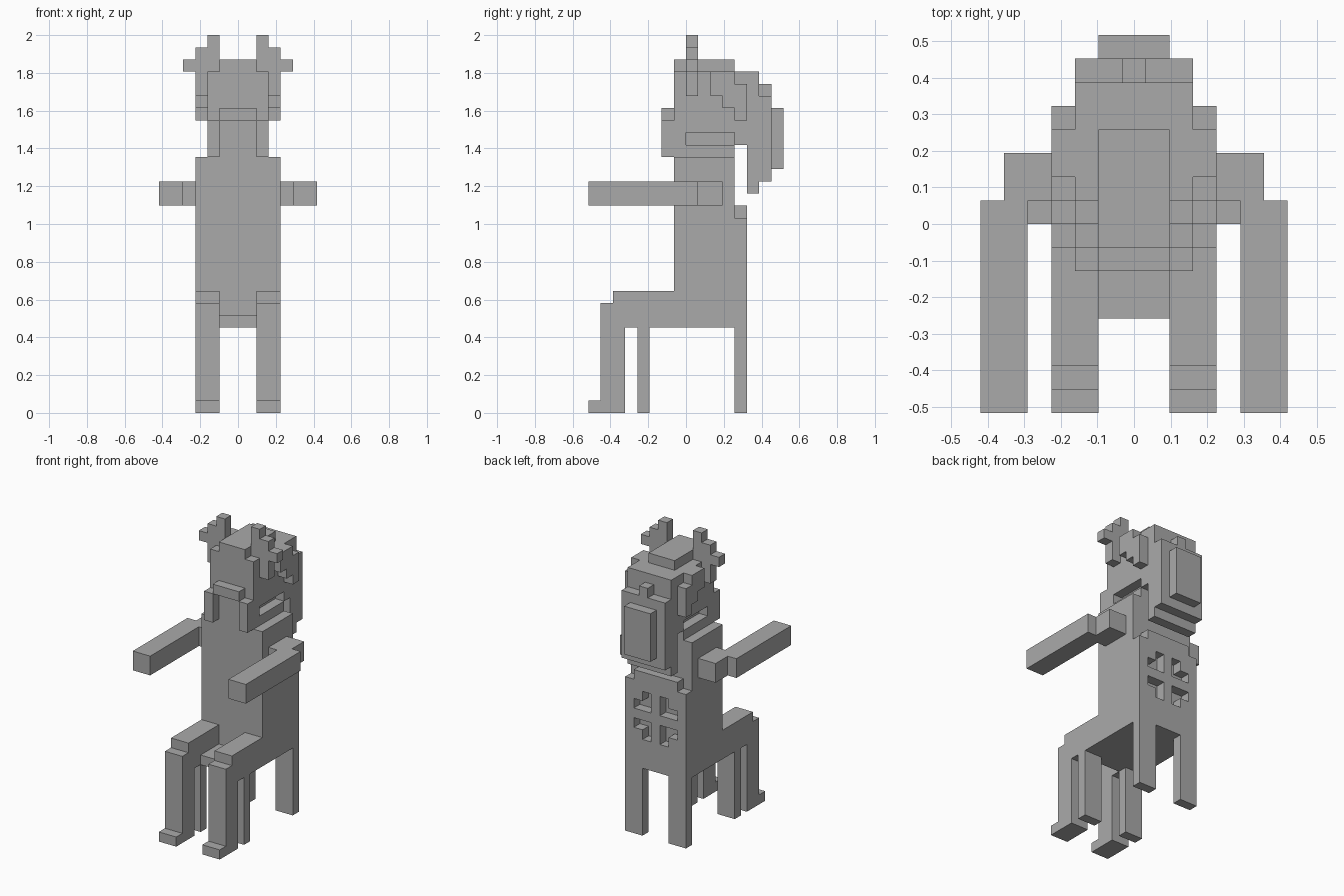
import bpy, bmesh
from mathutils import Vector

cube = bpy.data.objects.get("Cube")
if cube:
    bpy.data.objects.remove(cube, do_unlink=True)

UNIT = 2 / 31  # edge of one block

grey = bpy.data.materials.new("plain grey")
grey.use_nodes = True
colour = (0.4, 0.4, 0.4, 1)
grey.diffuse_color = colour
grey.node_tree.nodes["Principled BSDF"].inputs["Base Color"].default_value = colour


def cells(box):
    """Cells in a box given as first and last x column, then y and z edges."""
    x0, x1, y0, y1, z0, z1 = box
    return {(x, y, z) for x in range(x0, x1 + 1)
            for y in range(y0, y1) for z in range(z0, z1)}


def blocks(name, boxes, cuts=(), mirror=False):
    """Merge boxes of unit blocks into one outer skin."""
    solid = set().union(*map(cells, boxes)).difference(*map(cells, cuts))
    if mirror:
        solid |= {(-x, y, z) for x, y, z in solid}
    bm = bmesh.new()
    for c in sorted(solid):
        centre = Vector(c) + Vector((0, 0.5, 0.5))
        for axis in range(3):
            for sign in (-1, 1):
                n = Vector((0, 0, 0))
                n[axis] = sign
                if tuple(int(a + b) for a, b in zip(c, n)) in solid:
                    continue
                u = Vector((n.y, n.z, n.x))
                v = n.cross(u)
                bm.faces.new([bm.verts.new((centre + (n + u * a + v * b) / 2) * UNIT)
                              for a, b in ((-1, -1), (1, -1), (1, 1), (-1, 1))])
    bmesh.ops.remove_doubles(bm, verts=bm.verts, dist=0.001)
    bmesh.ops.dissolve_limit(bm, angle_limit=0.01, verts=bm.verts, edges=bm.edges)
    mesh = bpy.data.meshes.new(name)
    bm.to_mesh(mesh)
    bm.free()
    mesh.materials.append(grey)
    bpy.context.collection.objects.link(bpy.data.objects.new(name, mesh))


# Chair: seat, four legs and a pierced backrest with a raised middle
blocks("chair_seat", [(-3, 3, -4, 4, 7, 8)])
blocks("chair_legs", [(2, 3, -4, -3, 0, 7), (2, 3, 4, 5, 0, 7)], mirror=True)
blocks("chair_back", [(0, 3, 4, 5, 7, 16), (0, 2, 4, 5, 16, 17)],
       cuts=[(1, 1, 4, 5, 13, 15), (2, 2, 4, 5, 13, 14),
             (1, 1, 4, 5, 10, 12), (2, 2, 4, 5, 11, 12)], mirror=True)

# Seated body
blocks("torso", [(-3, 3, -1, 4, 8, 21)])
blocks("legs", [(2, 3, -6, -1, 7, 10), (2, 3, -7, -5, 0, 9),
                (2, 3, -8, -7, 0, 1)], mirror=True)
blocks("arms", [(4, 5, 0, 3, 17, 19), (5, 6, -8, 1, 17, 19)], mirror=True)

# Head with a side slot, and a drooping moustache
blocks("head", [(0, 2, -1, 4, 21, 28), (0, 2, 4, 5, 22, 28), (0, 1, -1, 4, 28, 29)],
       cuts=[(2, 2, 0, 4, 22, 23)], mirror=True)
blocks("moustache", [(0, 1, -2, -1, 24, 25), (2, 2, -2, -1, 21, 24)], mirror=True)

# Branching antlers
blocks("antlers", [(3, 3, 0, 1, 26, 30), (4, 4, 0, 1, 28, 29),
                   (2, 2, 0, 1, 28, 31)], mirror=True)

# Hair: stepped sides and a layered tail behind
blocks("side_hair", [(3, 3, 2, 3, 26, 28), (3, 3, 3, 4, 25, 28),
                     (3, 3, 4, 5, 24, 27)], mirror=True)
blocks("back_hair", [(-2, 2, 5, 6, 18, 28), (-2, 2, 6, 7, 19, 26),
                     (0, 0, 6, 7, 26, 27), (-1, 1, 7, 8, 20, 25)])
